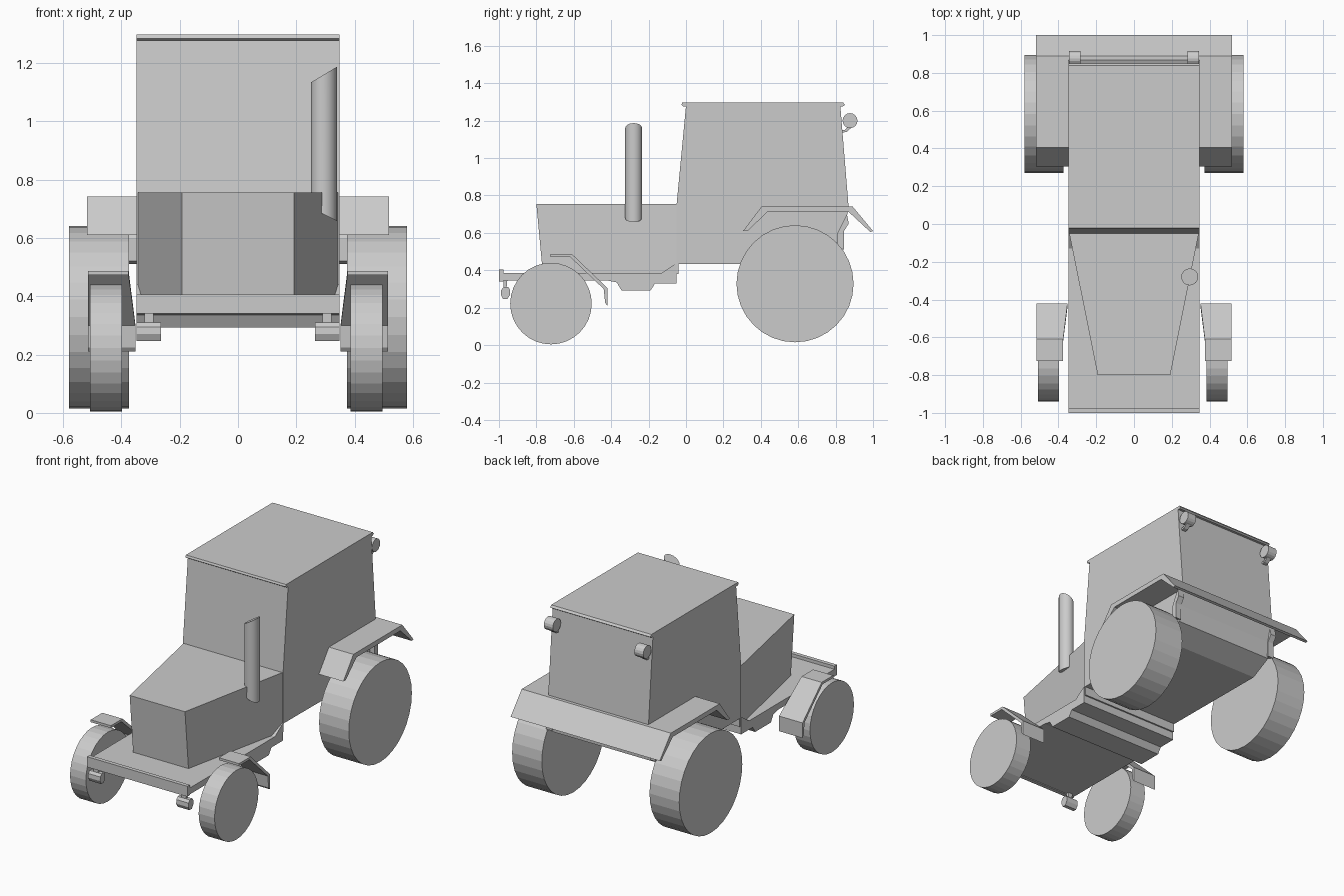
import bpy, bmesh, math
from mathutils import Vector, Matrix

if "Cube" in bpy.data.objects:
    bpy.data.objects.remove(bpy.data.objects["Cube"])


def finish(name, bm, smooth=False):
    bmesh.ops.recalc_face_normals(bm, faces=bm.faces)
    me = bpy.data.meshes.new(name)
    bm.to_mesh(me)
    bm.free()
    ob = bpy.data.objects.new(name, me)
    bpy.context.collection.objects.link(ob)
    if smooth:
        bpy.ops.object.select_all(action='DESELECT')
        ob.select_set(True)
        bpy.context.view_layer.objects.active = ob
        bpy.ops.object.shade_smooth_by_angle(angle=math.radians(35))
    return ob


def prism(name, profile, x0, x1):
    """Side profile of (y, z) points extruded from x0 to x1."""
    bm = bmesh.new()
    a = [bm.verts.new((x0, y, z)) for y, z in profile]
    b = [bm.verts.new((x1, y, z)) for y, z in profile]
    bm.faces.new(a)
    bm.faces.new(b)
    n = len(profile)
    for i in range(n):
        j = (i + 1) % n
        bm.faces.new((a[i], a[j], b[j], b[i]))
    return finish(name, bm)


def disc(name, x0, x1, y, z, r, sides):
    """Cylinder lying along x."""
    bm = bmesh.new()
    mat = Matrix.Translation(((x0 + x1) / 2, y, z)) @ Matrix.Rotation(math.pi / 2, 4, 'Y')
    bmesh.ops.create_cone(bm, cap_ends=True, segments=sides, radius1=r, radius2=r,
                          depth=abs(x1 - x0), matrix=mat)
    return finish(name, bm)


W = 0.348

# Cab with lower body and roof plate
prism("cab", [(-0.05, 0.435), (0.70, 0.43), (0.835, 0.50), (0.84, 0.61), (0.87, 0.73),
              (0.825, 1.28), (0.0, 1.28), (-0.05, 0.755)], -W, W)
prism("roof", [(-0.025, 1.284), (-0.015, 1.277), (0.84, 1.277), (0.85, 1.284),
               (0.84, 1.297), (-0.02, 1.297)], -W, W)

# Tapered hood
bm = bmesh.new()
low = [bm.verts.new(p) for p in ((-0.192, -0.765, 0.38), (0.192, -0.765, 0.38),
                                 (0.345, -0.04, 0.38), (-0.345, -0.04, 0.38))]
top = [bm.verts.new(p) for p in ((-0.192, -0.80, 0.755), (0.192, -0.80, 0.755),
                                 (0.345, -0.04, 0.755), (-0.345, -0.04, 0.755))]
bm.faces.new(low)
bm.faces.new(top)
for i in range(4):
    j = (i + 1) % 4
    bm.faces.new((low[i], low[j], top[j], top[i]))
finish("hood", bm)

# Front platform, stepped underside and bumper bar
prism("platform", [(-0.98, 0.345), (-0.42, 0.345), (-0.37, 0.335), (-0.345, 0.292),
                   (-0.19, 0.292), (-0.165, 0.33), (-0.05, 0.33), (-0.05, 0.44),
                   (-0.13, 0.385), (-0.98, 0.385)], -W, W)
prism("bumper", [(-1.0, 0.34), (-0.975, 0.34), (-0.975, 0.405), (-1.0, 0.405)], -W, W)

# Rear fender cross plate
prism("rear_plate", [(0.86, 0.742), (0.89, 0.742), (1.0, 0.61), (0.985, 0.605),
                     (0.875, 0.712), (0.86, 0.712)], -0.36, 0.36)

for side, s in (("left", -1), ("right", 1)):
    # Fenders
    prism("rear_fender_" + side,
          [(0.305, 0.61), (0.405, 0.742), (0.89, 0.742), (1.0, 0.61), (0.985, 0.605),
           (0.87, 0.712), (0.435, 0.712), (0.33, 0.61)], s * 0.345, s * 0.518)
    prism("rear_bracket_" + side,
          [(0.81, 0.60), (0.86, 0.70), (0.87, 0.65), (0.845, 0.61), (0.845, 0.51), (0.81, 0.52)],
          s * 0.34, s * 0.38)
    fender = prism("front_fender_" + side,
                   [(-0.725, 0.487), (-0.61, 0.487), (-0.42, 0.305), (-0.42, 0.21),
                    (-0.432, 0.225), (-0.44, 0.30), (-0.62, 0.472), (-0.725, 0.472)],
                   s * 0.375, s * 0.515)
    for v in fender.data.vertices:
        if abs(v.co.x) < 0.4 and v.co.y > -0.5:
            v.co.x = s * 0.352
    # Wheels
    shift = -0.013 if s < 0 else 0
    disc("front_wheel_" + side, s * 0.385 + shift, s * 0.495 + shift, -0.722, 0.222, 0.218, 32)
    disc("rear_wheel_" + side, s * 0.374, s * 0.58, 0.583, 0.328, 0.313, 32)
    # Rear work lamps on short arms
    disc("rear_lamp_" + side, s * 0.283, s * 0.345, 0.877, 1.20, 0.04, 16)
    prism("rear_lamp_arm_" + side, [(0.825, 1.135), (0.86, 1.14), (0.887, 1.165),
                                    (0.865, 1.165), (0.85, 1.15), (0.825, 1.15)],
          s * 0.30, s * 0.33)
    # Lamps hanging below the bumper
    prism("front_lamp_" + side,
          [(-0.975, 0.31), (-0.988, 0.295), (-0.99, 0.27), (-0.978, 0.247), (-0.955, 0.247),
           (-0.94, 0.27), (-0.94, 0.295), (-0.95, 0.31)], s * 0.264, s * 0.348)
    prism("front_lamp_arm_" + side, [(-0.975, 0.30), (-0.96, 0.30), (-0.955, 0.35), (-0.975, 0.35)],
          s * 0.29, s * 0.32)

# Exhaust pipe with slanted ends
bm = bmesh.new()
cx = 0.295
bmesh.ops.create_cone(bm, cap_ends=True, segments=16, radius1=0.045, radius2=0.045, depth=1,
                      matrix=Matrix.Translation((cx, -0.28, 0)))
for v in bm.verts:
    slope = (v.co.x - cx) / 0.045
    v.co.z = 1.16 + 0.027 * slope if v.co.z > 0 else 0.68 - 0.023 * slope
finish("exhaust", bm, smooth=True)
